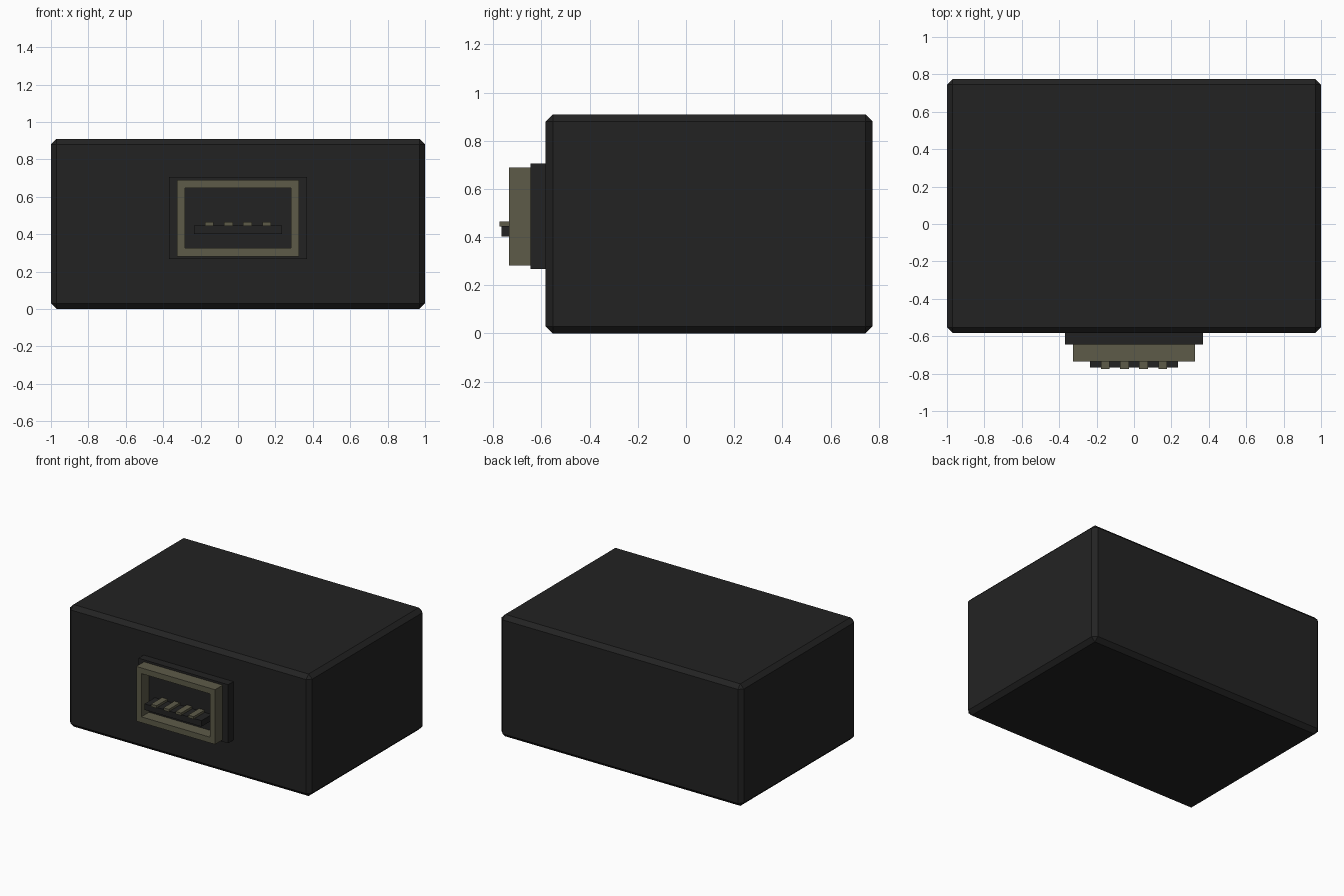
import bpy, bmesh

if "Cube" in bpy.data.objects:
    bpy.data.objects.remove(bpy.data.objects["Cube"])


def material(name, rgb):
    m = bpy.data.materials.new(name)
    m.diffuse_color = (*rgb, 1.0)
    m.use_nodes = True
    m.node_tree.nodes["Principled BSDF"].inputs["Base Color"].default_value = m.diffuse_color
    return m


BLACK = material("black plastic", (0.0165, 0.0165, 0.0165))
METAL = material("dull brass metal", (0.110, 0.104, 0.066))


def finish(name, bm, mat):
    bmesh.ops.recalc_face_normals(bm, faces=bm.faces[:])
    me = bpy.data.meshes.new(name)
    bm.to_mesh(me)
    bm.free()
    me.materials.append(mat)
    ob = bpy.data.objects.new(name, me)
    bpy.context.collection.objects.link(ob)
    return ob


def box(name, x, y, z, mat, chamfer=0.0):
    """Box from (min, max) ranges, with an optional flat chamfer."""
    bm = bmesh.new()
    bmesh.ops.create_cube(bm, size=1)
    for v in bm.verts:
        v.co = [r[0] if c < 0 else r[1] for c, r in zip(v.co, (x, y, z))]
    if chamfer:
        bmesh.ops.bevel(bm, geom=bm.edges[:], offset=chamfer, segments=1,
                        affect='EDGES')
    return finish(name, bm, mat)


def frame(name, outer, inner, y, mat):
    """Rectangular tube along y; outer and inner are (half width, z0, z1)."""
    bm = bmesh.new()

    def loop(rect, yy):
        w, z0, z1 = rect
        return [bm.verts.new((px, yy, pz))
                for px, pz in ((-w, z0), (w, z0), (w, z1), (-w, z1))]

    loops = [loop(outer, y[0]), loop(outer, y[1]),
             loop(inner, y[1]), loop(inner, y[0])]
    for k in range(4):
        a, b = loops[k], loops[(k + 1) % 4]
        for i in range(4):
            j = (i + 1) % 4
            bm.faces.new((a[i], a[j], b[j], b[i]))
    return finish(name, bm, mat)


# Main housing
box("housing", (-1, 1), (-0.583, 0.775), (0, 0.91), BLACK, 0.03)

# Raised plate and metal socket shell
box("socket_plate", (-0.37, 0.37), (-0.645, -0.58), (0.268, 0.705), BLACK)
frame("socket_shell", (0.325, 0.282, 0.69), (0.283, 0.325, 0.648),
      (-0.735, -0.643), METAL)

# Tongue with four contacts
box("tongue", (-0.235, 0.235), (-0.766, -0.64), (0.402, 0.447), BLACK)
for i in range(4):
    cx = -0.153 + 0.102 * i
    box(f"contact_{i + 1}", (cx - 0.023, cx + 0.023), (-0.775, -0.64),
        (0.445, 0.464), METAL)
